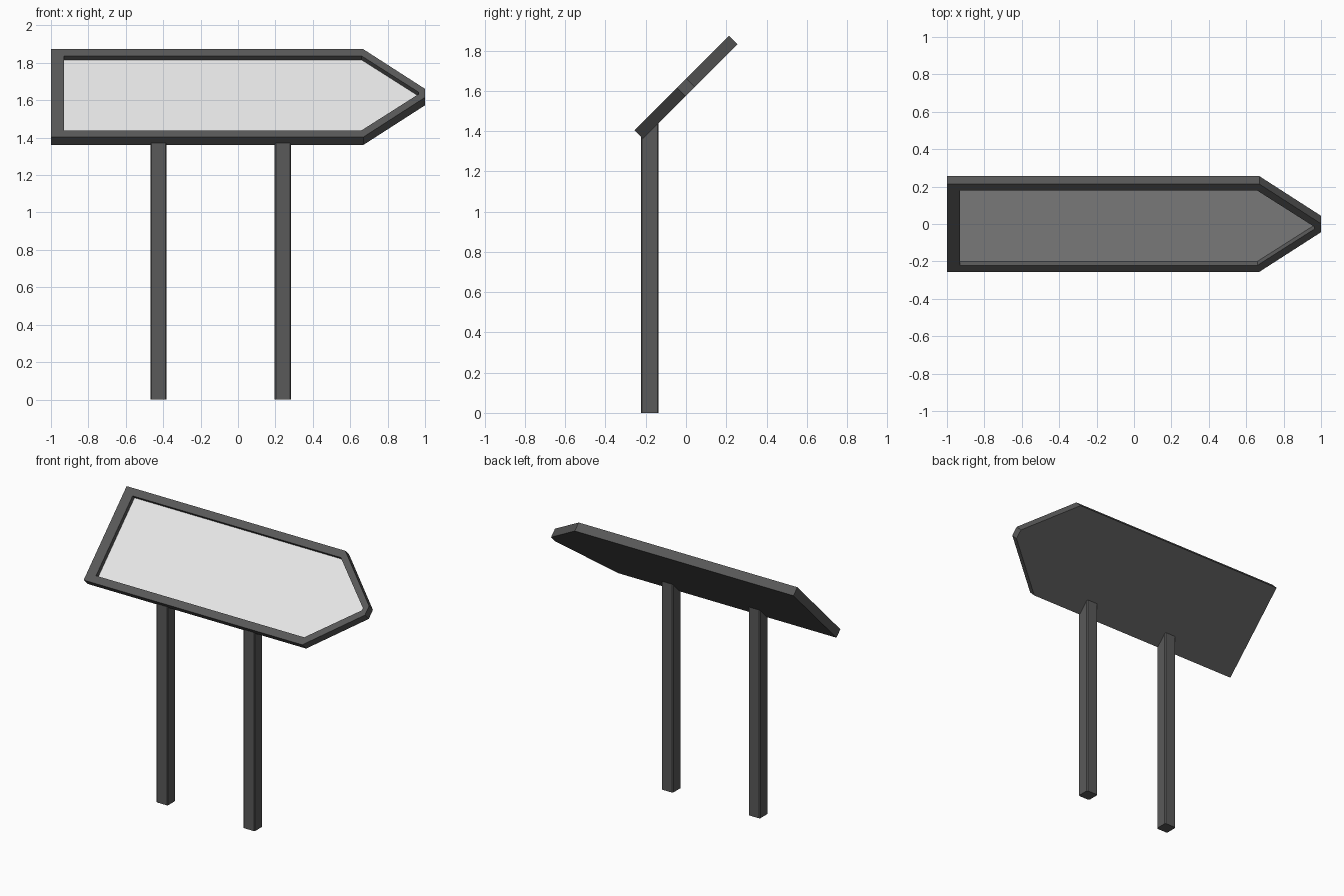
import bpy, bmesh, math
from mathutils import Matrix

if "Cube" in bpy.data.objects:
    bpy.data.objects.remove(bpy.data.objects["Cube"])

def material(name, v):
    m = bpy.data.materials.new(name)
    m.diffuse_color = (v, v, v, 1)
    m.use_nodes = True
    m.node_tree.nodes["Principled BSDF"].inputs["Base Color"].default_value = m.diffuse_color
    return m

dark = material("dark grey", 0.1)
white = material("off white", 0.8)

def add_object(name, bm, mats):
    bmesh.ops.recalc_face_normals(bm, faces=bm.faces[:])
    me = bpy.data.meshes.new(name)
    bm.to_mesh(me)
    bm.free()
    for m in mats:
        me.materials.append(m)
    ob = bpy.data.objects.new(name, me)
    bpy.context.collection.objects.link(ob)
    return ob

def arrow(left, kink, tip, half, tip_half):
    # Arrow outline in the plane of the board
    return [(left, -half), (kink, -half), (tip, -tip_half),
            (tip, tip_half), (kink, half), (left, half)]

T, DEPTH = 0.06, 0.03          # board thickness, recess depth
outer = arrow(-1.0, 0.67, 1.0, 0.332, 0.032)
inner = arrow(-0.93, 0.66, 0.965, 0.282, 0.008)

# Board: back, sides, front rim, recess walls and recessed panel
bm = bmesh.new()
def ring(pts, z):
    return [bm.verts.new((x, y, z)) for x, y in pts]
rings = [ring(outer, -T / 2), ring(outer, T / 2),
         ring(inner, T / 2), ring(inner, T / 2 - DEPTH)]
bm.faces.new(rings[0][::-1])
for a, b in zip(rings, rings[1:]):
    for i in range(6):
        j = (i + 1) % 6
        bm.faces.new((a[i], a[j], b[j], b[i]))
bm.faces.new(rings[3]).material_index = 1
bm.transform(Matrix.Translation((0, 0, 1.617)) @ Matrix.Rotation(math.radians(45), 4, 'X'))
add_object("arrow_board", bm, [dark, white])

# Posts: bevelled square columns, tops slanted into the board
W = 0.088
for name, x in (("left_post", -0.425), ("right_post", 0.24)):
    bm = bmesh.new()
    bmesh.ops.create_cube(bm, size=1)
    for v in bm.verts:
        top = v.co.z > 0
        v.co = (x + v.co.x * W, -0.18 + v.co.y * W, 0)
        if top:
            v.co.z = v.co.y + 1.6
    upright = [e for e in bm.edges if abs(e.verts[0].co.z - e.verts[1].co.z) > 1]
    bmesh.ops.bevel(bm, geom=upright, offset=0.006, segments=1, affect='EDGES')
    add_object(name, bm, [dark])
